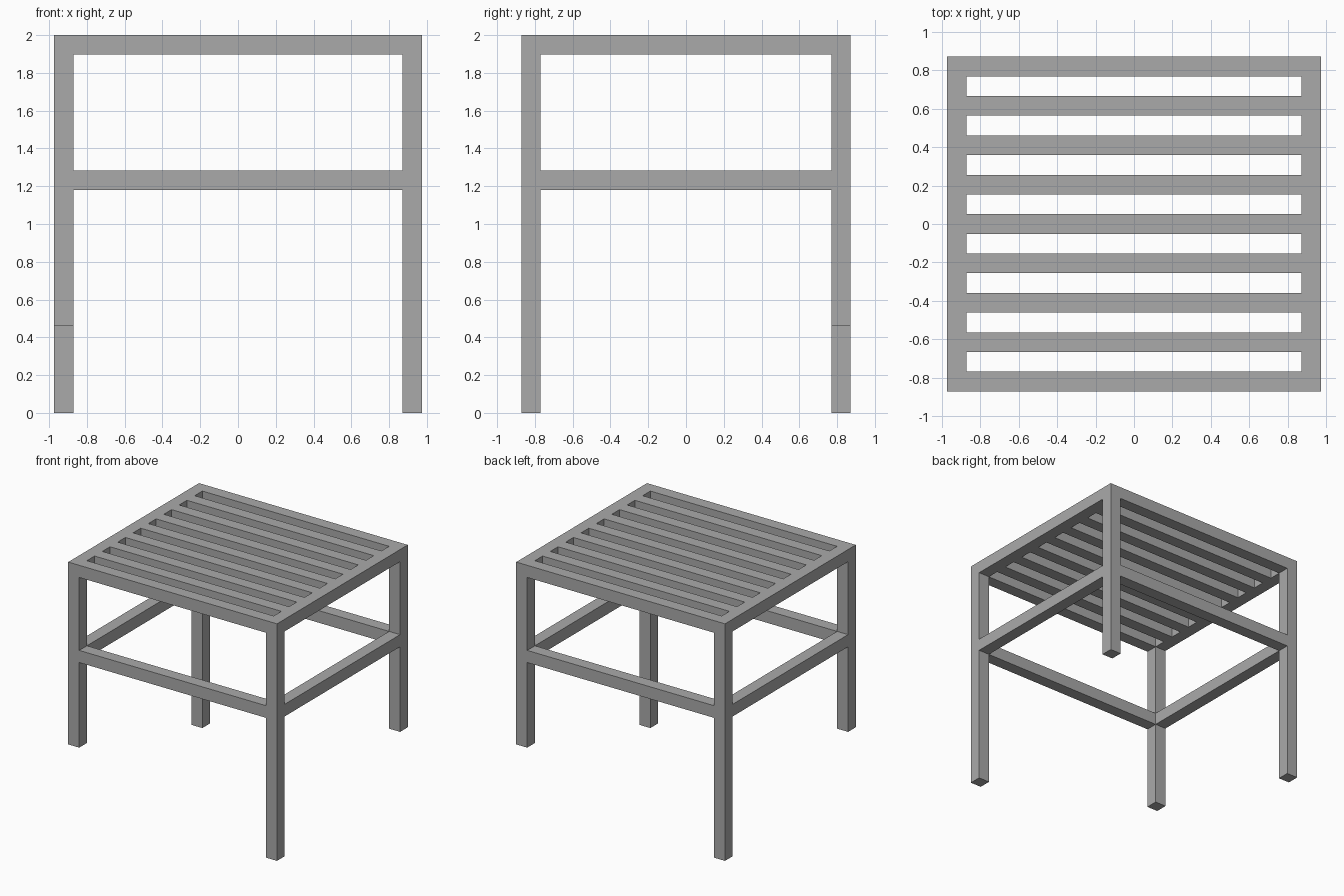
import bpy
import bmesh
from mathutils import Matrix, Vector

cube = bpy.data.objects.get("Cube")
if cube:
    bpy.data.objects.remove(cube, do_unlink=True)

# Everything is cut from one square bar; the table is 19.5 bars tall
BAR = 2 / 19.5
HALF_X, HALF_Y = 9.5 * BAR, 8.5 * BAR
LEG_X, LEG_Y = HALF_X - BAR / 2, HALF_Y - BAR / 2
TOP_Z, BRACE_Z = 19 * BAR, 12 * BAR
SHORT_LEG = 4.5 * BAR

grey = bpy.data.materials.new("plain_grey")
grey.use_nodes = True
colour = (0.4, 0.4, 0.4, 1)
grey.diffuse_color = colour
grey.node_tree.nodes["Principled BSDF"].inputs["Base Color"].default_value = colour


def bar(name, low, high):
    """Box between two opposite corners."""
    low, high = Vector(low), Vector(high)
    bm = bmesh.new()
    bmesh.ops.create_cube(bm, size=1, matrix=Matrix.Diagonal((*(high - low), 1)))
    mesh = bpy.data.meshes.new(name)
    bm.to_mesh(mesh)
    bm.free()
    mesh.materials.append(grey)
    obj = bpy.data.objects.new(name, mesh)
    obj.location = (low + high) / 2
    bpy.context.collection.objects.link(obj)


def rail_x(name, y, z):
    """Bar running between the legs from side to side."""
    h, end = BAR / 2, HALF_X - BAR
    bar(name, (-end, y - h, z - h), (end, y + h, z + h))


def rail_y(name, x, z):
    """Bar running between the legs from front to back."""
    h, end = BAR / 2, HALF_Y - BAR
    bar(name, (x - h, -end, z - h), (x + h, end, z + h))


# Legs: one diagonal pair reaches the ground, the other pair stops short
for sx, side in ((-1, "right"), (1, "left")):
    for sy, end in ((-1, "front"), (1, "back")):
        x, y, h = sx * LEG_X, sy * LEG_Y, BAR / 2
        foot = SHORT_LEG if sx == sy else 0
        bar(f"{end}_{side}_leg", (x - h, y - h, foot), (x + h, y + h, 2))

# Side rails and braces
for sx, side in ((-1, "right"), (1, "left")):
    rail_y(f"{side}_top_rail", sx * LEG_X, TOP_Z)
    rail_y(f"{side}_brace", sx * LEG_X, BRACE_Z)

# Front and back braces
for sy, end in ((-1, "front"), (1, "back")):
    rail_x(f"{end}_brace", sy * LEG_Y, BRACE_Z)

# Top slats, evenly spaced; the outer two are the front and back rails
for i in range(9):
    rail_x(f"top_slat_{i + 1}", -LEG_Y + 2 * BAR * i, TOP_Z)
